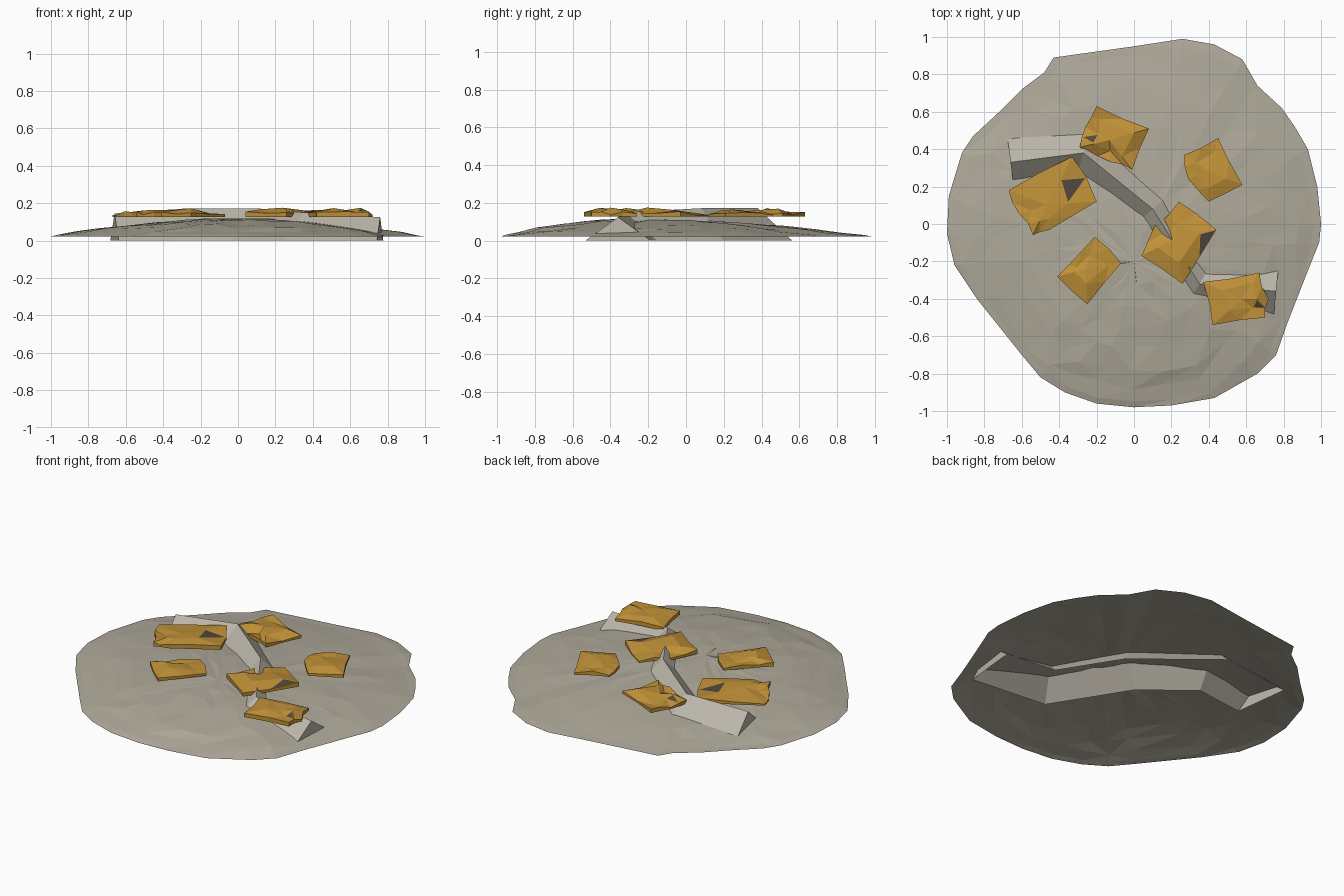
import bpy, bmesh, math, random
from mathutils import Vector

if "Cube" in bpy.data.objects:
    bpy.data.objects.remove(bpy.data.objects["Cube"])

random.seed(4)


def material(name, rgb):
    m = bpy.data.materials.new(name)
    m.diffuse_color = (*rgb, 1)
    m.use_nodes = True
    m.node_tree.nodes["Principled BSDF"].inputs["Base Color"].default_value = m.diffuse_color
    return m


ROCK = material("grey rock", (0.43, 0.40, 0.325))
RIDGE = material("pale rock", (0.50, 0.47, 0.40))
ORE = material("golden ore", (0.53, 0.285, 0.04))
DARK = material("dark brown rock", (0.085, 0.065, 0.045))


def finish(bm, name, mats):
    me = bpy.data.meshes.new(name)
    bm.to_mesh(me)
    bm.free()
    for m in mats:
        me.materials.append(m)
    ob = bpy.data.objects.new(name, me)
    bpy.context.collection.objects.link(ob)
    return ob


# Ground mound: rings shrinking from an irregular outline to an off-centre summit
outline = [(1, 0), (.98, .2), (.93, .4), (.86, .52), (.79, .62), (.66, .74), (.58, .88),
           (.43, .96), (.26, .99), (0, .95), (-.43, .89), (-.48, .81), (-.6, .72), (-.72, .6),
           (-.86, .47), (-.92, .38), (-.99, .15), (-1, -.05), (-.96, -.22), (-.84, -.4),
           (-.6, -.7), (-.5, -.82), (-.37, -.9), (-.2, -.96), (0, -.98), (.2, -.97),
           (.43, -.93), (.66, -.8), (.76, -.7), (.82, -.53), (.91, -.3), (.99, -.1)]
summit = Vector((0, -.2))
bm = bmesh.new()
rings = []
for t in (1, .96, .86, .74, .6, .45, .3, .15):
    ring = []
    for i, p in enumerate(outline):
        p = Vector(p)
        q = summit.lerp(p, t)
        if t < .95:
            q += Vector((random.uniform(-.02, .02), random.uniform(-.02, .02)))
        power = 1.9 - .3 * p.y
        z = .022 + .095 * (1 - t ** power) + (random.uniform(-.004, .004) if t < 1 else 0)
        ring.append(bm.verts.new((q.x, q.y, z)))
    rings.append(ring)
n = len(outline)
for a, b in zip(rings, rings[1:]):
    for i in range(n):
        j = (i + 1) % n
        bm.faces.new((a[i], a[j], b[j], b[i]))
top = bm.verts.new((*summit, .117))
for i in range(n):
    bm.faces.new((rings[-1][i], rings[-1][(i + 1) % n], top))
bmesh.ops.triangulate(bm, faces=bm.faces[:])
finish(bm, "ground_mound", [ROCK])

# Rock ridge: bent tent, open underneath, with end caps
path = [Vector(p) for p in ((-.66, .33, .145), (-.27, .38, .172), (.1, .08, .172),
                            (.35, -.32, .15), (.76, -.36, .125))]
HALF = .175
bm = bmesh.new()
rows = []
for i, p in enumerate(path):
    d0 = (path[i] - path[i - 1]).xy.normalized() if i else None
    d1 = (path[i + 1] - path[i]).xy.normalized() if i < len(path) - 1 else None
    d0, d1 = d0 or d1, d1 or d0
    d = (d0 + d1).normalized()
    side = Vector((-d.y, d.x)) * HALF / max(.6, d.dot(d0))
    l, r = p.xy + side, p.xy - side
    rows.append([bm.verts.new((l.x, l.y, 0)), bm.verts.new(p), bm.verts.new((r.x, r.y, 0))])
for a, b in zip(rows, rows[1:]):
    for k in (0, 1):
        bm.faces.new((a[k], a[k + 1], b[k + 1], b[k]))
bm.faces.new(rows[0][::-1])
bm.faces.new(rows[-1])
bmesh.ops.recalc_face_normals(bm, faces=bm.faces[:])
finish(bm, "rock_ridge", [RIDGE])


# Ore plates: flat-bottomed slabs with crumpled tops
def ore_plate(name, pts, dark_at=None):
    bm = bmesh.new()
    pts = [Vector(p) for p in pts]
    edge = []
    for a, b in zip(pts, pts[1:] + pts[:1]):
        edge += [a, (a + b) / 2 + Vector((random.uniform(-.012, .012), random.uniform(-.012, .012)))]
    c = sum(pts, Vector((0, 0))) / len(pts)
    n = len(edge)
    low = [bm.verts.new((p.x, p.y, .127)) for p in edge]
    rim = [bm.verts.new((p.x, p.y, random.uniform(.135, .155))) for p in edge]
    mid = []
    for p in edge[::2]:
        q = c.lerp(p, random.uniform(.4, .65))
        mid.append(bm.verts.new((q.x, q.y, random.uniform(.14, .178))))
    peak = bm.verts.new((c.x, c.y, .163))
    bm.faces.new(low[::-1])
    for i in range(n):
        j = (i + 1) % n
        bm.faces.new((low[i], low[j], rim[j], rim[i]))
    for k in range(len(mid)):
        m0, m1 = mid[k], mid[(k + 1) % len(mid)]
        r0, r1, r2 = rim[2 * k], rim[2 * k + 1], rim[(2 * k + 2) % n]
        for f in ((r0, r1, m0), (r1, m1, m0), (r1, r2, m1), (m0, m1, peak)):
            bm.faces.new(f)
    bmesh.ops.recalc_face_normals(bm, faces=bm.faces[:])
    # one exposed dark patch on the top
    if dark_at:
        tops = [f for f in bm.faces if f.normal.z > .5 and len(f.verts) == 3]
        spot = Vector(dark_at)
        best = min(tops, key=lambda f: (f.calc_center_median().xy - spot).length)
        inner = bmesh.ops.inset_individual(bm, faces=[best], thickness=.008)
        best.material_index = 1
    finish(bm, name, [ORE, DARK])


ore_plate("ore_plate_back", [(-.2, .63), (.08, .51), (-.01, .29), (-.12, .33), (-.29, .41), (-.26, .52)], (-.22, .46))
ore_plate("ore_plate_left", [(-.67, .18), (-.33, .36), (-.2, .12), (-.45, -.03), (-.54, -.06), (-.61, .05)], (-.28, .22))
ore_plate("ore_plate_right", [(.27, .37), (.45, .46), (.58, .21), (.4, .12), (.29, .24)])
ore_plate("ore_plate_front", [(-.21, -.07), (-.07, -.21), (-.25, -.43), (-.41, -.28), (-.35, -.22)])
ore_plate("ore_plate_middle", [(.24, .12), (.44, -.03), (.26, -.32), (.04, -.17), (.11, -.01)], (.36, -.11))
ore_plate("ore_plate_corner", [(.37, -.31), (.67, -.26), (.72, -.4), (.7, -.5), (.42, -.54)], (.66, -.45))
